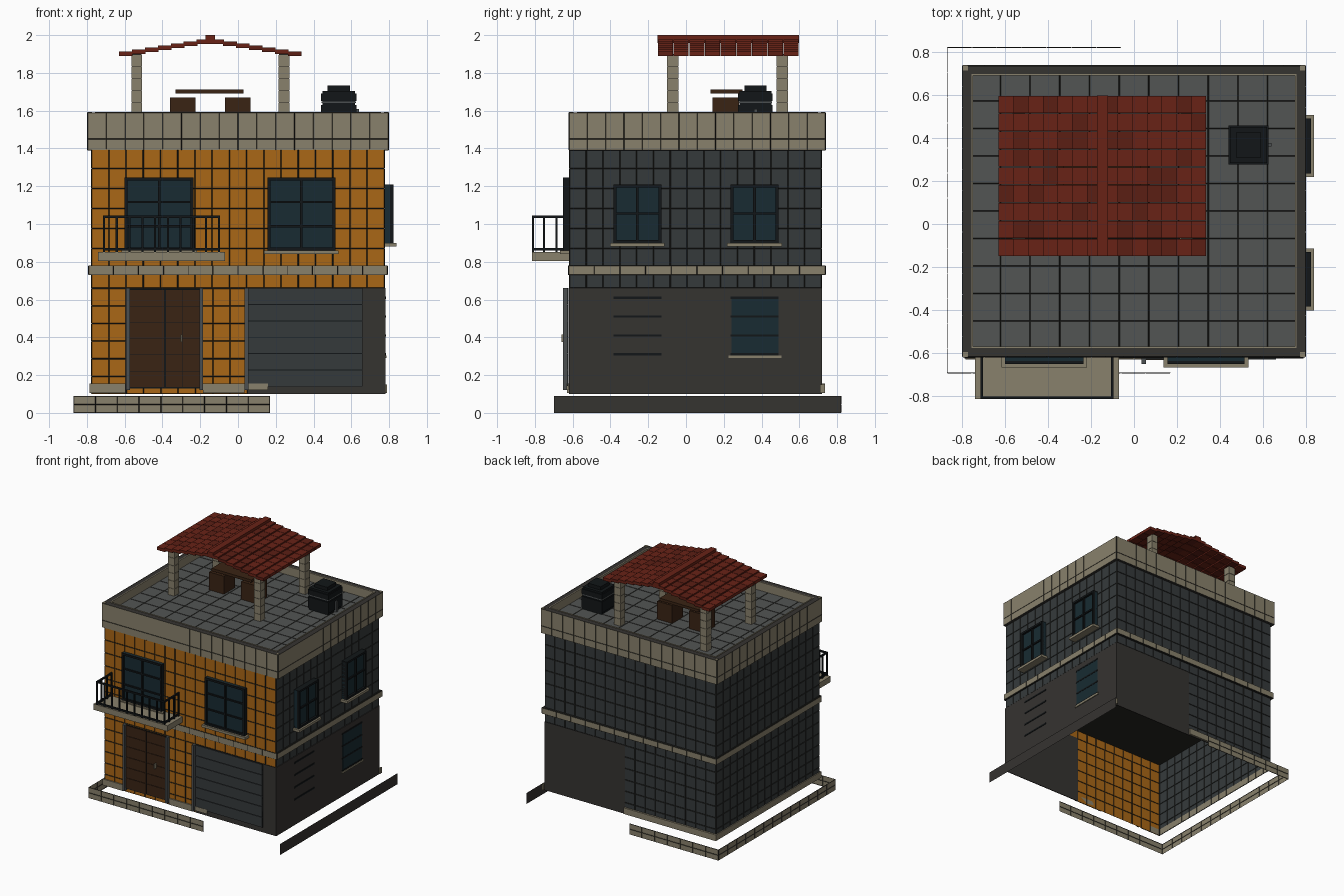
import bpy, bmesh, math, random
from mathutils import Vector, Matrix

if "Cube" in bpy.data.objects:
    bpy.data.objects.remove(bpy.data.objects["Cube"])
random.seed(4)

COL = dict(orange=(.40, .135, .008), cream=(.25, .22, .15), slate=(.036, .042, .044), deck=(.085, .09, .087),
           plaster=(.036, .033, .03), joint=(.018, .018, .015), black=(.006, .008, .009), glass=(.009, .024, .032),
           wood=(.042, .017, .007), red=(.14, .016, .008), red_dark=(.105, .013, .007), metal=(.07, .078, .08))
MAT = {}
for k, c in COL.items():
    MAT[k] = bpy.data.materials.new(k)
    MAT[k].diffuse_color = (*c, 1)


def finish(name, bm, *mats):
    me = bpy.data.meshes.new(name)
    bm.to_mesh(me)
    bm.free()
    for m in mats:
        me.materials.append(MAT[m])
    ob = bpy.data.objects.new(name, me)
    bpy.context.collection.objects.link(ob)
    return ob


def boxes(name, mat, items):
    """Several boxes (x0,x1,y0,y1,z0,z1) in one object."""
    bm = bmesh.new()
    for x0, x1, y0, y1, z0, z1 in items:
        m = Matrix.Translation(((x0 + x1) / 2, (y0 + y1) / 2, (z0 + z1) / 2)) @ Matrix.Diagonal((x1 - x0, y1 - y0, z1 - z0, 1))
        bmesh.ops.create_cube(bm, size=1, matrix=m)
    return finish(name, bm, mat)


def sheet(name, mat, o, u, v):
    """Single flat quad."""
    o, u, v = Vector(o), Vector(u), Vector(v)
    bm = bmesh.new()
    bm.faces.new([bm.verts.new(p) for p in (o, o + u, o + u + v, o + v)])
    return finish(name, bm, mat)


def tiles(name, mat, o, u, v, size=(.09, .1), gap=.004, joint='joint'):
    """Tiled sheet from corner o along u and v; tiles stand slightly proud of joints."""
    o, u, v = Vector(o), Vector(u), Vector(v)
    nu, nv = max(1, round(u.length / size[0])), max(1, round(v.length / size[1]))
    bm = bmesh.new()
    g = [[bm.verts.new(o + u * i / nu + v * j / nv) for j in range(nv + 1)] for i in range(nu + 1)]
    for i in range(nu):
        for j in range(nv):
            bm.faces.new((g[i][j], g[i + 1][j], g[i + 1][j + 1], g[i][j + 1]))
    bm.normal_update()
    ring = bmesh.ops.inset_individual(bm, faces=bm.faces[:], thickness=gap, depth=.003)['faces']
    for f in ring:
        f.material_index = 1
    return finish(name, bm, mat, joint)


def ring_sides(x0, x1, y0, y1, z0, z1):
    """Four outward sides of a rectangle as (label, origin, u, v)."""
    h, X, Y = (0, 0, z1 - z0), x1 - x0, y1 - y0
    return [('front', (x0, y0, z0), (X, 0, 0), h), ('right', (x1, y0, z0), (0, Y, 0), h),
            ('back', (x1, y1, z0), (-X, 0, 0), h), ('left', (x0, y1, z0), (0, -Y, 0), h)]


def frame_boxes(x0, x1, y0, y1, z0, z1, t):
    """Rectangular ring of thickness t."""
    return [(x0, x1, y0, y0 + t, z0, z1), (x0, x1, y1 - t, y1, z0, z1),
            (x0, x0 + t, y0 + t, y1 - t, z0, z1), (x1 - t, x1, y0 + t, y1 - t, z0, z1)]


X, Y0, Y1, GX = .775, -.617, .717, .05     # wall limits and garage edge

# upper storey walls
for n, o, u, v in ring_sides(-X, X, Y0, Y1, .66, 1.40):
    tiles('upper_wall_' + n, 'orange' if n == 'front' else 'slate', o, u, v)
# lower storey: tiled left half, plain plastered garage half, open underneath
tiles('lower_wall_front', 'orange', (-X, Y0, .1), (GX + X, 0, 0), (0, 0, .56))
tiles('lower_wall_left', 'slate', (-X, Y1, .1), (0, Y0 - Y1, 0), (0, 0, .56))
tiles('lower_wall_back', 'slate', (GX, Y1, .1), (-GX - X, 0, 0), (0, 0, .56))
boxes('garage_walls', 'plaster', [(GX, .78, Y0 - .003, Y0 + .003, .1, .66), (.774, .78, Y0, Y1, .1, .66),
                                  (GX, .78, Y1 - .003, Y1 + .003, .1, .66)])
boxes('storey_floor', 'joint', [(-.77, .77, -.61, .71, .73, .76)])

# stone base, storey band
boxes('base_trim', 'cream', [(-.785, -.595, -.63, -.62, .105, .155), (-.185, .035, -.63, -.62, .105, .155),
                             (.05, .16, -.632, -.621, .12, .155), (-.785, -.777, -.62, .73, .105, .155),
                             (-.785, GX, .719, .735, .105, .155), (.778, .79, .71, .735, .105, .15)])
boxes('band_core', 'joint', frame_boxes(-.787, .787, -.624, .737, .73, .78, .04))
for n, o, u, v in ring_sides(-.79, .79, -.622, .737, .73, .78):
    tiles('storey_band_' + n, 'cream', o, u, v, (.13, .05), .003)

# parapet: core, outer blocks with a toothed lower course, inner lining
boxes('parapet_core', 'plaster', frame_boxes(-.796, .796, -.617, .736, 1.39, 1.588, .042))
for n, o, u, v in ring_sides(-.797, .797, -.619, .738, 1.45, 1.59):
    tiles('parapet_' + n, 'cream', o, u, v, (.1, .14), .0025)
for n, o, u, v in ring_sides(-.797, .797, -.619, .738, 1.39, 1.45):
    tiles('parapet_teeth_' + n, 'cream', o, u, v, (.1, .06), .0025)
boxes('parapet_lining', 'cream', frame_boxes(-.757, .757, -.578, .698, 1.5, 1.592, .008)
      + [(sx * .785 - .012, sx * .785 + .012, y - .012, y + .012, 1.58, 1.593) for sx in (-1, 1) for y in (-.607, .726)])
tiles('roof_deck', 'deck', (-.76, -.58, 1.52), (1.52, 0, 0), (0, 1.28, 0), (.138, .128), .004)


def window(name, side, a0, a1, z0, z1, rows, depth, sill=.015):
    """Framed window on the front (side 0) or right (side 1) wall."""
    def put(a, b, d0, d1, c, d):
        return (a, b, -.617 - d1, -.617 - d0, c, d) if side == 0 else (.778 + d0, .778 + d1, a, b, c, d)
    t, m = .016, (a0 + a1) / 2
    boxes(name + '_glass', 'glass', [put(a0, a1, 0, depth * .6, z0, z1)])
    bars = [put(a0, a0 + t, 0, depth, z0, z1), put(a1 - t, a1, 0, depth, z0, z1),
            put(a0, a1, 0, depth, z0, z0 + t), put(a0, a1, 0, depth, z1 - t, z1),
            put(m - .007, m + .007, 0, depth * .9, z0, z1)]
    for r in range(1, rows):
        z = z0 + (z1 - z0) * r / rows
        bars.append(put(a0, a1, 0, depth * .85, z - .006, z + .006))
    boxes(name + '_frame', 'black', bars)
    boxes(name + '_sill', 'cream', [put(a0 - .017, a1 + .017, 0, depth + sill, z0 - .02, z0)])


window('balcony_window', 0, -.6, -.235, .86, 1.245, 3, .035)
window('front_window', 0, .155, .515, .86, 1.245, 3, .035)
window('side_window_near', 1, -.385, -.13, .9, 1.21, 2, .045)
window('side_window_far', 1, .235, .49, .9, 1.21, 2, .045)

# ground-floor side window with bars, and vent slots
boxes('low_window_glass', 'glass', [(.777, .782, .24, .49, .305, .615)])
boxes('low_window_sill', 'cream', [(.777, .787, .225, .505, .29, .305)])
boxes('vent_slots', 'black', [(.777, .784, y, y + .255, z - .006, z + .006)
                              for y in (-.385, .235) for z in (.31, .41, .51, .61)])

# double door with panels, posts and handle
boxes('door_back', 'black', [(-.575, -.2, -.626, -.6212, .13, .655)])
boxes('door_panels', 'wood', [(x, x + .089, -.63, -.622, .137 + k * .086, .22 + k * .086)
                              for x in (-.572, -.482, -.382, -.292) for k in range(6)])
boxes('door_posts', 'metal', [(x, x + .02, -.652, -.621, .12, .66) for x in (-.592, -.205, .035)])
boxes('door_handle', 'cream', [(-.305, -.297, -.658, -.628, .375, .415)])

# garage shutter slats
boxes('shutter_back', 'black', [(.055, .66, -.625, -.621, .14, .66)])
boxes('shutter_slats', 'slate', [(.055, .66, -.63, -.622, .143 + k * .0865, .225 + k * .0865) for k in range(6)])

# balcony slab and railing
boxes('balcony_slab', 'cream', [(-.74, -.07, -.815, -.62, .805, .852)])
rail = [(-.715, -.095, -.815, -.803, z, z + .013) for z in (.86, 1.032)]
rail += [(x, x + .012, -.815, -.62, z, z + .013) for x in (-.715, -.107) for z in (.86, 1.032)]
rail += [(-.715 + k * .0676, -.704 + k * .0676, -.815, -.804, .852, 1.045) for k in range(10)]
rail += [(x, x + .011, y, y + .011, .852, 1.04) for x in (-.715, -.106) for y in (-.757, -.69, -.632)]
boxes('balcony_railing', 'black', rail)

# low boundary kerbs: block-course sheets, the right one bare
for n, o, u in (('front', (-.87, -.692, 0), (1.04, 0, 0)), ('left', (-.867, .82, 0), (0, -1.515, 0)),
                ('back', (-.06, .82, 0), (-.81, 0, 0))):
    tiles('kerb_' + n, 'cream', o, u, (0, 0, .09), (.115, .045), .003)
sheet('kerb_right', 'plaster', (.87, -.7, 0), (0, 1.52, 0), (0, 0, .09))

# canopy columns of stacked blocks
boxes('canopy_columns', 'cream', [(x, x + .058, y, y + .06, 1.52 + k * .063, 1.58 + k * .063)
                                  for x in (-.565, .215) for y in (-.1, .48) for k in range(6)])
boxes('column_cores', 'joint', [(x + .003, x + .055, y + .003, y + .057, 1.52, 1.9)
                                for x in (-.565, .215) for y in (-.1, .48)])

# canopy roof: stepped flat tiles on two slopes in mixed reds, plus ridge
roof = {'red': [], 'red_dark': []}
for s in (-1, 1):
    for i in range(7):
        for j in range(9):
            cx, y, z = -.147 + s * (.036 + i * .0685), -.15 + j * .0832, 1.966 - i * .0108
            roof[random.choice(('red', 'red', 'red_dark'))].append((cx - .036, cx + .036, y + .001, y + .081, z - .012, z + .012))
for k, items in roof.items():
    boxes('canopy_tiles_' + k, k, items)
boxes('canopy_ridge', 'red', [(-.173, -.121, -.15, .598, 1.957, 2.0)])

# table and stools under the canopy
boxes('stools', 'wood', [(-.36, -.225, .14, .28, 1.52, 1.67), (-.07, .065, .14, .28, 1.52, 1.67)])
boxes('table_top', 'wood', [(-.33, .03, .13, .30, 1.69, 1.712)])

# water tank with ribs, lid and pipe
boxes('water_tank', 'black', [(.447, .62, .283, .452, 1.52, 1.705), (.44, .627, .276, .459, 1.54, 1.63),
                              (.44, .627, .276, .459, 1.65, 1.69), (.475, .592, .31, .425, 1.705, 1.733)])
boxes('tank_stripe', 'metal', [(.443, .624, .279, .456, 1.64, 1.648)])
boxes('tank_pipe', 'metal', [(.62, .64, .36, .378, 1.52, 1.61)])

for m in bpy.data.materials:
    if m.users and not m.is_grease_pencil:
        m.use_nodes = True
        m.node_tree.nodes["Principled BSDF"].inputs["Base Color"].default_value = m.diffuse_color
